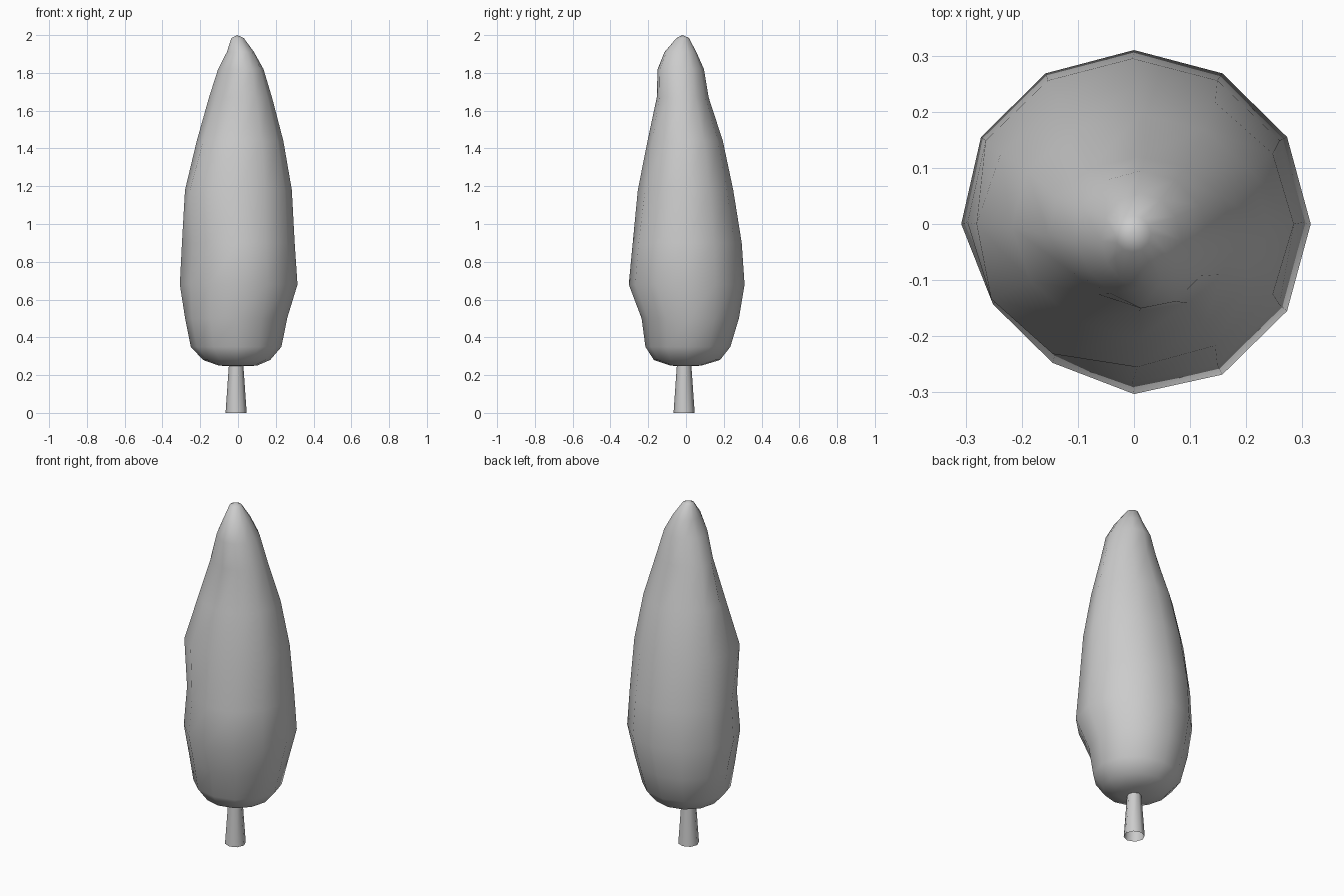
import bpy, bmesh, math

if "Cube" in bpy.data.objects:
    bpy.data.objects.remove(bpy.data.objects["Cube"])

SIDES = 12

def make_object(name, bm):
    bmesh.ops.recalc_face_normals(bm, faces=bm.faces)
    me = bpy.data.meshes.new(name)
    bm.to_mesh(me)
    bm.free()
    for p in me.polygons:
        p.use_smooth = True
    ob = bpy.data.objects.new(name, me)
    bpy.context.collection.objects.link(ob)
    return ob

def bridge(bm, a, b):
    n = len(a)
    for i in range(n):
        j = (i + 1) % n
        bm.faces.new((a[i], a[j], b[j], b[i]))

# Foliage rings: z, x min, x max, y min, y max, bulge of the front left side
rings = [
    (0.25, -0.10, 0.10, -0.08, 0.08, 1.0),
    (0.28, -0.185, 0.17, -0.17, 0.18, 1.0),
    (0.35, -0.25, 0.23, -0.215, 0.235, 1.0),
    (0.50, -0.28, 0.26, -0.235, 0.28, 1.0),
    (0.68, -0.315, 0.315, -0.31, 0.31, 0.91),
    (0.90, -0.305, 0.30, -0.29, 0.295, 0.89),
    (1.18, -0.275, 0.285, -0.25, 0.25, 1.08),
    (1.44, -0.22, 0.24, -0.205, 0.195, 0.97),
    (1.67, -0.16, 0.18, -0.16, 0.12, 0.85),
    (1.82, -0.11, 0.135, -0.155, 0.095, 0.85),
    (1.91, -0.06, 0.085, -0.115, 0.055, 0.95),
    (1.985, -0.035, 0.03, -0.05, 0.015, 1.0),
]
bm = bmesh.new()
loops = []
for z, x0, x1, y0, y1, bulge in rings:
    cx, cy = (x0 + x1) / 2, (y0 + y1) / 2
    loop = []
    for i in range(SIDES):
        a = 2 * math.pi * i / SIDES
        # weight peaks toward the front left diagonal
        w = max(0, math.cos(a - math.radians(225))) ** 4
        k = 1 + (bulge - 1) * w
        loop.append(bm.verts.new((cx + k * math.cos(a) * (x1 - x0) / 2,
                                  cy + k * math.sin(a) * (y1 - y0) / 2, z)))
    if loops:
        bridge(bm, loops[-1], loop)
    loops.append(loop)
for loop, tip in ((loops[0], (0, 0, 0.247)), (loops[-1], (-0.004, -0.018, 2.0))):
    v = bm.verts.new(tip)
    for i in range(SIDES):
        bm.faces.new((loop[i], loop[(i + 1) % SIDES], v))
make_object("foliage", bm)

# Tapered trunk, open at the bottom, its top hidden in the foliage
bm = bmesh.new()
trunk = []
for z, r in ((0.0, 0.056), (0.3, 0.035)):
    trunk.append([bm.verts.new((-0.01 + r * math.cos(a), -0.01 + r * math.sin(a), z))
                  for a in (2 * math.pi * i / 8 for i in range(8))])
bridge(bm, *trunk)
make_object("trunk", bm)
